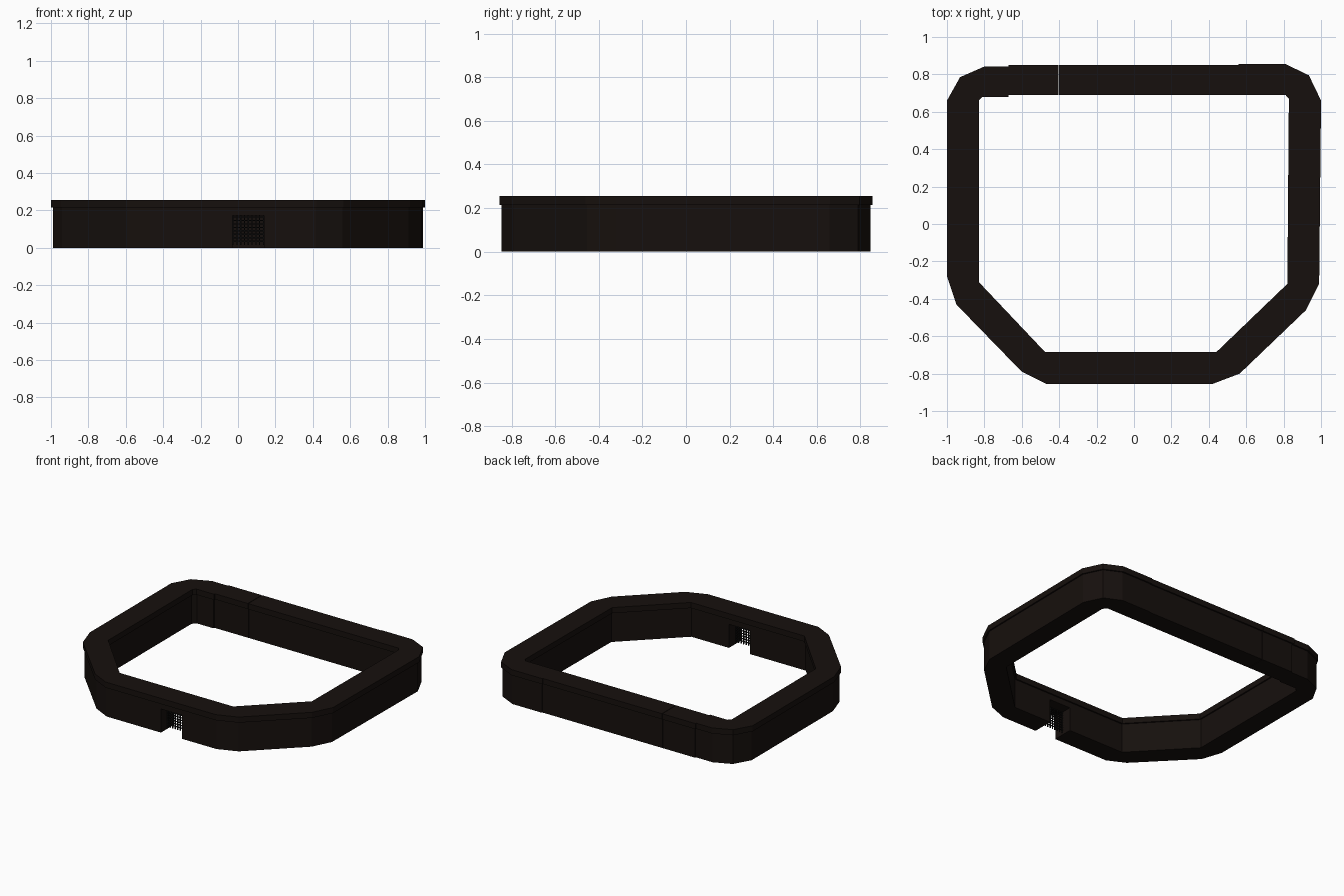
import bpy, bmesh
from mathutils import Vector

if "Cube" in bpy.data.objects:
    bpy.data.objects.remove(bpy.data.objects["Cube"])

# Plan outlines, counter-clockwise
OUTER = [(-1.0, -0.28), (-0.95, -0.43), (-0.60, -0.79), (-0.47, -0.855), (0.42, -0.855),
         (0.565, -0.80), (0.92, -0.46), (0.99, -0.32), (1.0, 0.66), (0.935, 0.795),
         (0.81, 0.855), (0.56, 0.855), (0.56, 0.85), (-0.67, 0.85), (-0.67, 0.842),
         (-0.80, 0.842), (-0.93, 0.785), (-1.0, 0.66)]
INNER = [(-0.83, -0.31), (-0.475, -0.685), (0.44, -0.685), (0.82, -0.32), (0.828, 0.67),
         (0.81, 0.69), (-0.67, 0.69), (-0.67, 0.68), (-0.81, 0.68), (-0.83, 0.66)]


def material(name, rgb):
    m = bpy.data.materials.new(name)
    m.diffuse_color = (*rgb, 1)
    m.use_nodes = True
    m.node_tree.nodes["Principled BSDF"].inputs["Base Color"].default_value = m.diffuse_color
    return m


STONE = material("dark_stone", (0.008, 0.005, 0.004))
IRON = material("black_iron", (0.003, 0.003, 0.003))


def inset(pts, d):
    """Move every edge of a counter-clockwise outline inward by d."""
    out = []
    n = len(pts)
    for i in range(n):
        a, b, c = (Vector(pts[(i + k) % n]) for k in (-1, 0, 1))
        u, v = (b - a).normalized(), (c - b).normalized()
        n1, n2 = Vector((-u.y, u.x)), Vector((-v.y, v.x))
        out.append(b + (n1 + n2) * d / (1 + n1.dot(n2)))
    return out


def make_object(name, bm, mat):
    bmesh.ops.recalc_face_normals(bm, faces=bm.faces)
    me = bpy.data.meshes.new(name)
    bm.to_mesh(me)
    bm.free()
    me.materials.append(mat)
    ob = bpy.data.objects.new(name, me)
    bpy.context.collection.objects.link(ob)
    return ob


def ring(name, outer, inner, z0, z1):
    """Closed ring between two outlines."""
    bm = bmesh.new()
    levels = []
    for z in (z0, z1):
        loops, edges = [], []
        for pts in (outer, inner):
            vs = [bm.verts.new((p[0], p[1], z)) for p in pts]
            edges += [bm.edges.new((vs[i - 1], vs[i])) for i in range(len(vs))]
            loops.append(vs)
        bmesh.ops.triangle_fill(bm, edges=edges, use_beauty=True)
        levels.append(loops)
    for low, high in zip(*levels):
        for i in range(len(low)):
            bm.faces.new((low[i - 1], low[i], high[i], high[i - 1]))
    return make_object(name, bm, STONE)


def add_box(bm, lo, hi):
    r = bmesh.ops.create_cube(bm, size=1)
    for v in r["verts"]:
        v.co = Vector([(l + h) / 2 + c * (h - l) for l, h, c in zip(lo, hi, v.co)])


def cut(target, cutter):
    m = target.modifiers.new("cut", 'BOOLEAN')
    m.operation = 'DIFFERENCE'
    m.solver = 'EXACT'
    m.object = cutter
    cutter.hide_render = True
    cutter.display_type = 'WIRE'


# Wall and the overhanging coping on it
wall = ring("wall", inset(OUTER, 0.01), inset(INNER, -0.01), 0, 0.214)
coping = ring("wall_coping", OUTER, INNER, 0.214, 0.255)

# Gate passage through the front wall
bm = bmesh.new()
add_box(bm, (-0.03, -1.0, -0.1), (0.14, -0.5, 0.172))
cut(wall, make_object("gate_cutter", bm, STONE))

# Narrow joint between two back wall sections
bm = bmesh.new()
add_box(bm, (-0.404, 0.6, -0.1), (-0.400, 1.0, 0.4))
joint = make_object("joint_cutter", bm, STONE)
cut(wall, joint)
cut(coping, joint)

# Gate grille of crossed bars, set in the middle of the passage
bm = bmesh.new()
COLS, ROWS = 9, 8
for i in range(COLS):
    x = -0.026 + 0.162 * i / (COLS - 1)
    add_box(bm, (x - 0.003, -0.775, 0.015), (x + 0.003, -0.769, 0.18))
for j in range(ROWS):
    z = 0.035 + 0.13 * j / (ROWS - 1)
    add_box(bm, (-0.032, -0.774, z - 0.003), (0.142, -0.768, z + 0.003))
make_object("gate_grille", bm, IRON)
